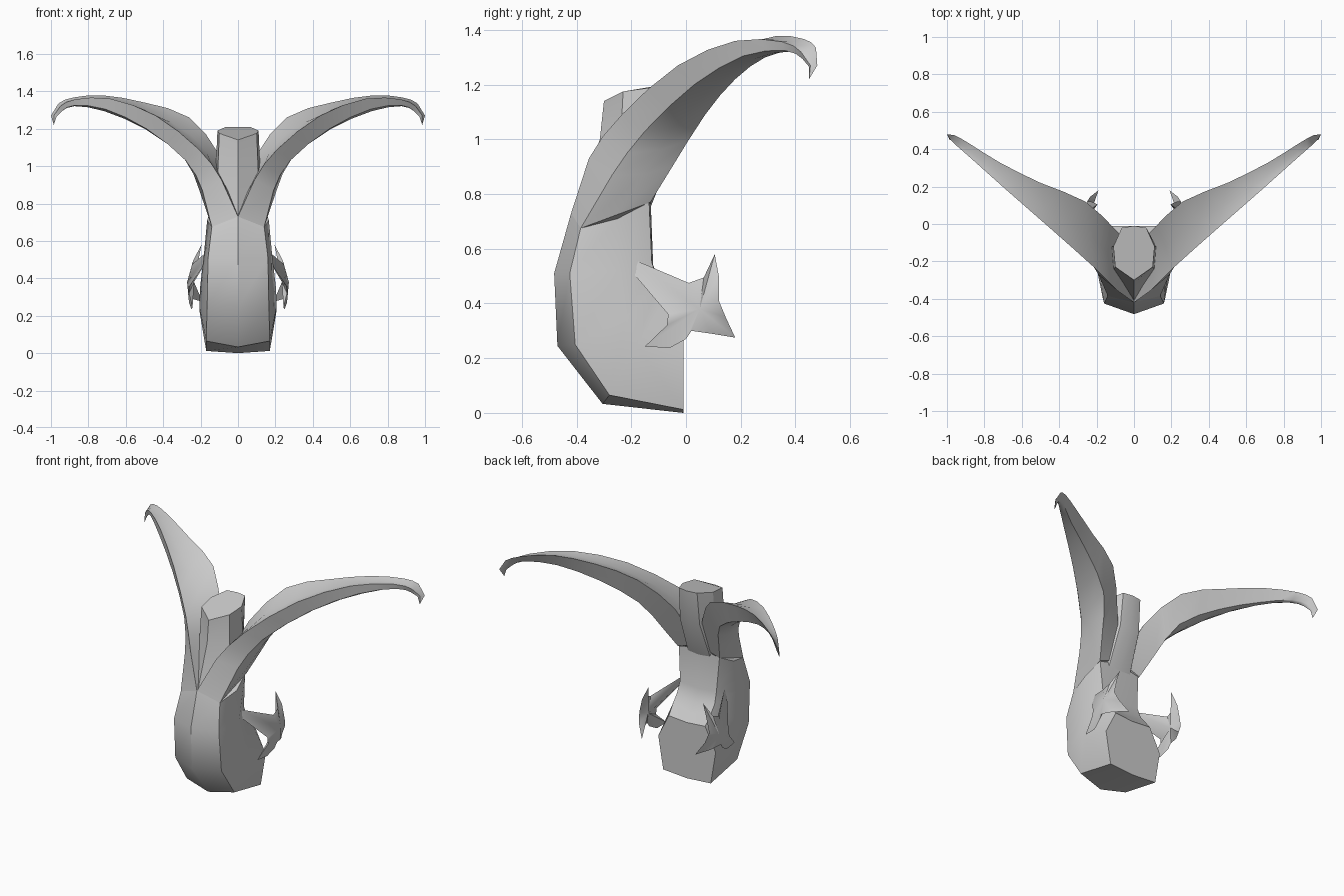
import bpy, bmesh
from mathutils import Vector as V


def finish(bm, name, mirror=False, angle=0.6):
    bmesh.ops.recalc_face_normals(bm, faces=bm.faces)
    me = bpy.data.meshes.new(name)
    bm.to_mesh(me)
    bm.free()
    ob = bpy.data.objects.new(name, me)
    bpy.context.collection.objects.link(ob)
    if mirror:
        ob.modifiers.new("mirror", "MIRROR").use_mirror_merge = False
    bpy.ops.object.select_all(action="DESELECT")
    ob.select_set(True)
    bpy.context.view_layer.objects.active = ob
    bpy.ops.object.shade_smooth_by_angle(angle=angle)
    return ob


def loft(rings, name, mirror=False, tip=None, angle=0.6):
    bm = bmesh.new()
    vs = [[bm.verts.new(p) for p in r] for r in rings]
    n = len(vs[0])
    for a, b in zip(vs, vs[1:]):
        for i in range(n):
            j = (i + 1) % n
            bm.faces.new((a[i], a[j], b[j], b[i]))
    bm.faces.new(vs[0])
    if tip:
        t = bm.verts.new(tip)
        for i in range(n):
            bm.faces.new((vs[-1][i], vs[-1][(i + 1) % n], t))
    else:
        bm.faces.new(vs[-1])
    return finish(bm, name, mirror, angle)


def full(half):
    # half ring runs from front centre to back centre; add its mirror
    return half + [(-x, y, z) for x, y, z in half[-2:0:-1]]


# Torso: keel, front edge, side, back edge, back centre
torso = [
    [(0, -.01, 0), (.17, -.01, .012), (.205, -.01, .22), (.13, -.01, .37), (0, -.01, .36)],
    [(0, -.305, .033), (.17, -.28, .065), (.207, -.18, .25), (.135, -.06, .43), (0, -.05, .41)],
    [(0, -.47, .245), (.165, -.405, .25), (.203, -.22, .35), (.135, -.10, .48), (0, -.09, .46)],
    [(0, -.482, .51), (.16, -.425, .51), (.183, -.25, .52), (.13, -.125, .55), (0, -.12, .54)],
    [(0, -.42, .73), (.14, -.385, .675), (.165, -.25, .71), (.145, -.135, .77), (0, -.13, .80)],
]
loft([full(r) for r in torso], "torso")

# Neck stub with a slanted cut top
neck = [
    [(0, -.42, .70), (.12, -.33, .70), (.12, -.2, .72), (.08, -.14, .74), (0, -.13, .75)],
    [(0, -.315, 1.0), (.108, -.24, .97), (.12, -.12, .97), (.07, -.04, 1.0), (0, -.03, 1.0)],
    [(0, -.30, 1.14), (.10, -.23, 1.175), (.11, -.12, 1.19), (.065, -.02, 1.21), (0, -.01, 1.21)],
]
loft([full(r) for r in neck], "neck", angle=0.4)

# Wings: front ridge, outer edge, under edge, rear top edge
wing = [
    [(0, -.42, .73), (.14, -.385, .675), (.15, -.13, .77), (0, -.125, .82)],
    [(.09, -.355, .93), (.19, -.27, .87), (.20, -.05, .90), (.10, -.03, 1.06)],
    [(.21, -.235, 1.09), (.28, -.15, 1.03), (.29, .07, 1.09), (.26, .12, 1.26)],
    [(.44, -.03, 1.27), (.49, .03, 1.20), (.50, .18, 1.22), (.50, .22, 1.34)],
    [(.68, .18, 1.36), (.71, .21, 1.305), (.72, .29, 1.30), (.72, .33, 1.378)],
    [(.87, .35, 1.357), (.875, .36, 1.325), (.875, .40, 1.325), (.88, .43, 1.367)],
    [(.95, .42, 1.32), (.94, .425, 1.295), (.945, .45, 1.30), (.96, .475, 1.335)],
    [(.985, .455, 1.27), (.97, .45, 1.265), (.975, .465, 1.265), (1.0, .48, 1.27)],
]
wing = [[V(p) for p in r] for r in wing]


def between(a, b, c, d):
    return (b + c) * .5625 - (a + d) * .0625


rings = []
for i, r in enumerate(wing):
    rings.append(r)
    if 0 < i < len(wing) - 2:
        rings.append([between(*q) for q in zip(wing[i - 1], r, wing[i + 1], wing[i + 2])])
for k, r in enumerate(rings):
    f, o, u, t = r
    hollow = ((f + t) / 2).lerp((o + u) / 2, .15 if k else 0)
    belly = (o + u) / 2 + ((o + u) - (f + t)) * (.06 if k else 0)
    rings[k] = [f, o, belly, u, t, hollow]
loft(rings, "wings", mirror=True, tip=(.985, .45, 1.22), angle=0.7)

# Three-pronged side claws: lens-shaped plates around a raised hub (y, z, x)
outline = [(-.19, .56, .145), (.01, .475, .245), (.065, .495, .24), (.105, .58, .195),
           (.12, .50, .23), (.12, .41, .25), (.145, .35, .235), (.18, .275, .19),
           (.09, .29, .245), (.02, .30, .265), (0, .27, .262), (-.06, .237, .25),
           (-.15, .243, .243), (-.07, .32, .262), (-.065, .36, .258), (-.21, .53, .145)]
bm = bmesh.new()
rim = [bm.verts.new((x, y, z)) for y, z, x in outline]
for hub_x in (.272, .235):
    hub = bm.verts.new((hub_x, .05, .38))
    for i, v in enumerate(rim):
        bm.faces.new((v, rim[(i + 1) % len(rim)], hub))
finish(bm, "claws", mirror=True)
